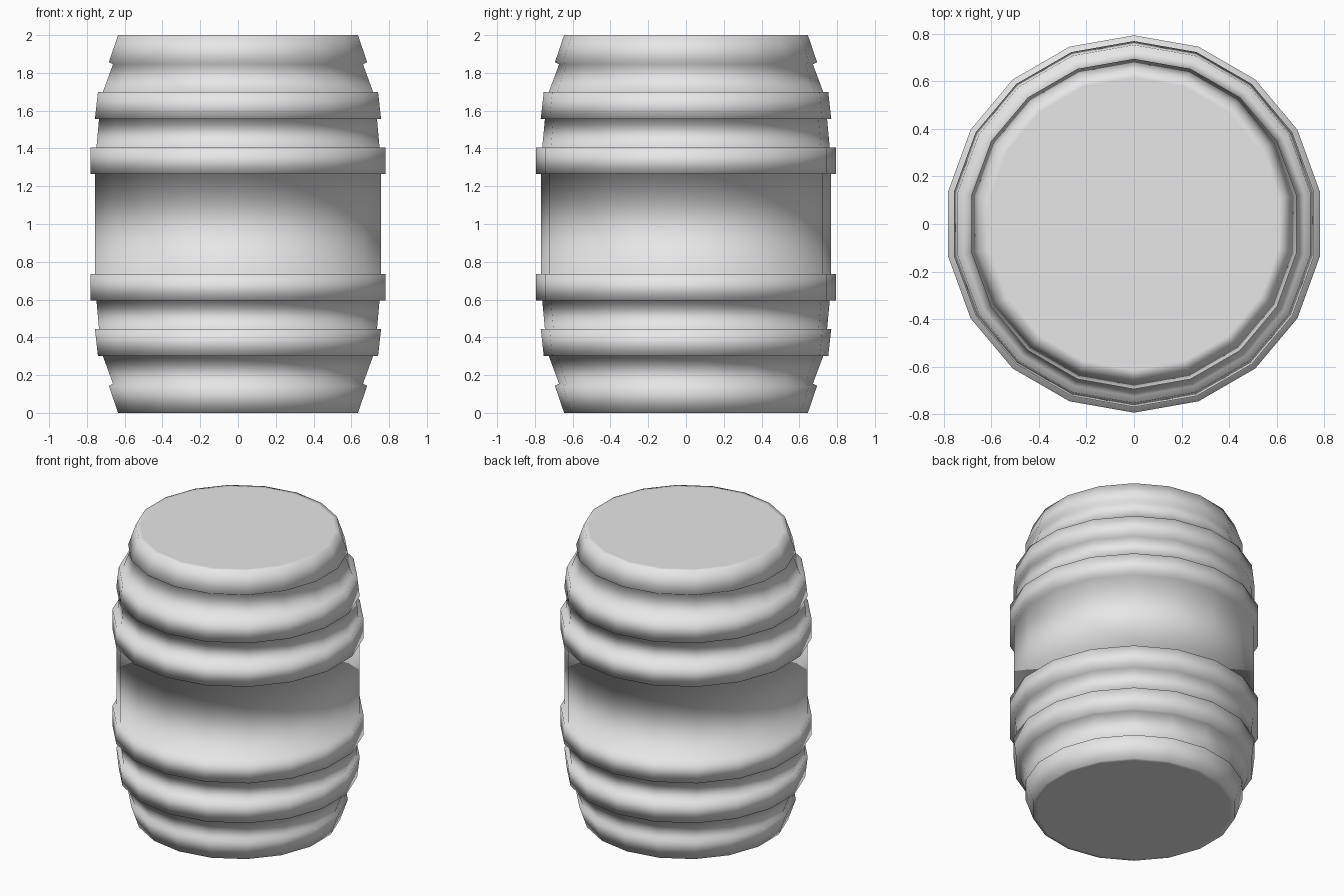
import bpy, bmesh, math

cube = bpy.data.objects.get("Cube")
if cube:
    bpy.data.objects.remove(cube, do_unlink=True)

SIDES = 18
HEIGHT = 2.0

# Single flat colour
grey = bpy.data.materials.new("light_grey")
grey.use_nodes = True
colour = (0.8, 0.8, 0.8, 1.0)
grey.diffuse_color = colour
grey.node_tree.nodes["Principled BSDF"].inputs["Base Color"].default_value = colour

# Lower half profile (radius, height): end cap rim, then stepped hoops and staves
lower = [
    (0.615, 0.0), (0.645, 0.0),        # end cap
    (0.694, 0.143), (0.672, 0.155),    # end hoop and its ledge
    (0.726, 0.30), (0.753, 0.30),      # stave strip, ledge out
    (0.769, 0.443), (0.747, 0.443),    # second hoop
    (0.761, 0.595), (0.793, 0.595),    # stave strip, ledge out
    (0.793, 0.735), (0.768, 0.735),    # widest hoop, ledge in to the belly
]
profile = lower + [(r, HEIGHT - z) for r, z in reversed(lower)]


def ring(bm, radius, z):
    step = math.tau / SIDES
    return [bm.verts.new((radius * math.sin(i * step),
                          radius * math.cos(i * step), z)) for i in range(SIDES)]


# Revolve the profile into one continuous, softly shaded barrel
bm = bmesh.new()
rings = [ring(bm, r, z) for r, z in profile]
for a, b in zip(rings, rings[1:]):
    for i in range(SIDES):
        j = (i + 1) % SIDES
        bm.faces.new((a[i], a[j], b[j], b[i]))
bm.faces.new(rings[0])
bm.faces.new(rings[-1])
bmesh.ops.recalc_face_normals(bm, faces=bm.faces)
for face in bm.faces:
    face.smooth = True

mesh = bpy.data.meshes.new("barrel")
bm.to_mesh(mesh)
bm.free()
mesh.materials.append(grey)
barrel = bpy.data.objects.new("barrel", mesh)
bpy.context.collection.objects.link(barrel)
